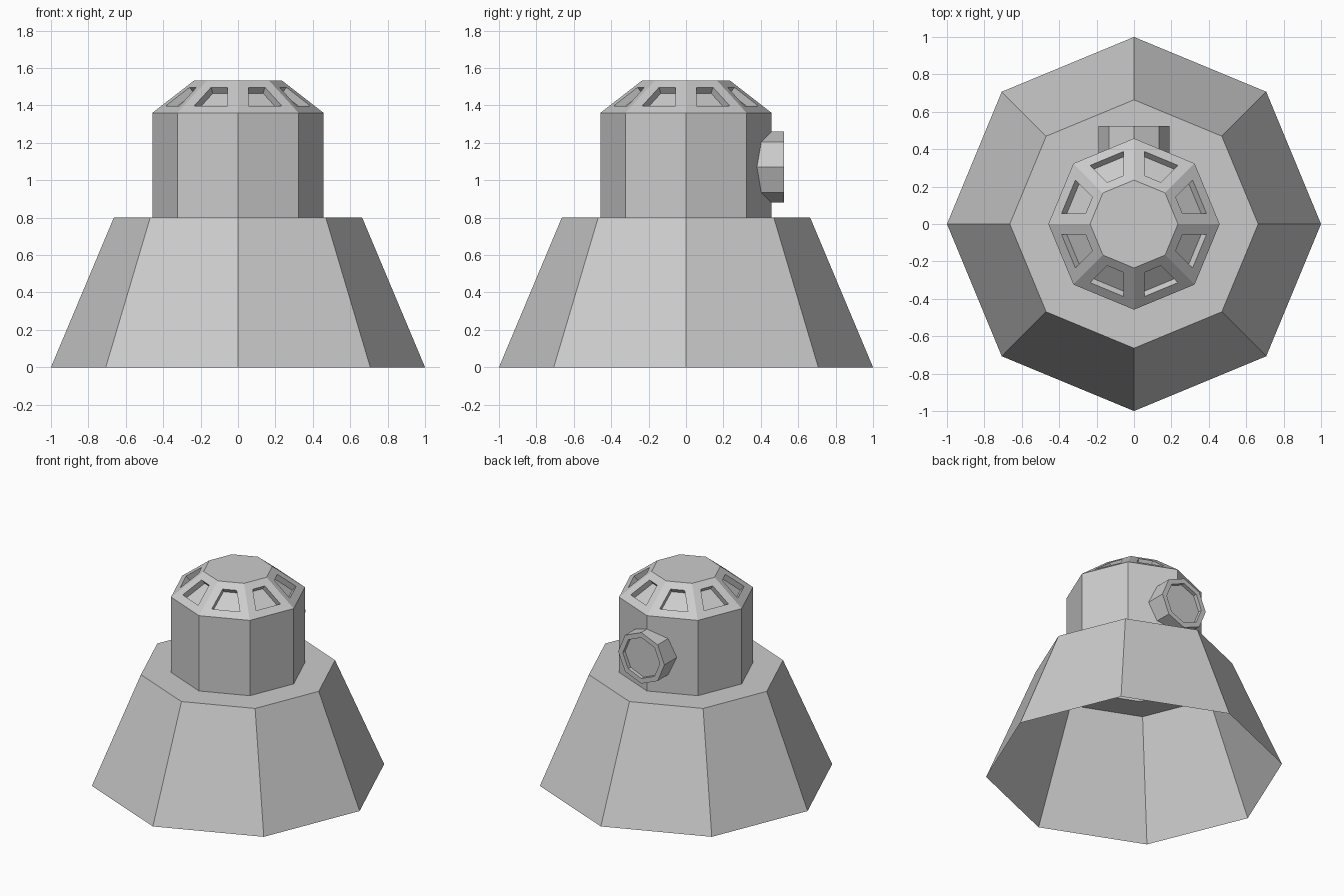
import bpy, bmesh
from math import cos, sin, pi

if "Cube" in bpy.data.objects:
    bpy.data.objects.remove(bpy.data.objects["Cube"])

SIDES = 8


def finish(bm, name):
    bm.normal_update()
    mesh = bpy.data.meshes.new(name)
    bm.to_mesh(mesh)
    bm.free()
    obj = bpy.data.objects.new(name, mesh)
    bpy.context.collection.objects.link(obj)
    return obj


def octagon_shell(profile, cap=False):
    """Open shell of stacked octagon rings, profile = (radius, z) from bottom to top."""
    bm = bmesh.new()
    rings = [[bm.verts.new((r * cos(2 * pi * i / SIDES), r * sin(2 * pi * i / SIDES), z))
              for i in range(SIDES)] for r, z in profile]
    walls = []
    for lower, upper in zip(rings, rings[1:]):
        for i in range(SIDES):
            j = (i + 1) % SIDES
            walls.append(bm.faces.new((lower[i], lower[j], upper[j], upper[i])))
    top = bm.faces.new(rings[-1]) if cap else None
    bm.normal_update()
    return bm, walls, top


# Hollow tapered base with a flat ledge around the tower
bm, _, _ = octagon_shell([(1.0, 0), (0.664, 0.8), (0.458, 0.8)])
finish(bm, "tapered_base")

# Straight tower wall
bm, _, _ = octagon_shell([(0.458, 0.8), (0.458, 1.36)])
finish(bm, "tower_wall")

# Sloped roof with a recessed window in every facet
bm, slopes, _ = octagon_shell([(0.458, 1.36), (0.235, 1.533)], cap=True)
bmesh.ops.inset_individual(bm, faces=slopes, thickness=0.057, use_even_offset=True)
for pane in slopes:
    direction = pane.normal.copy()
    extruded = bmesh.ops.extrude_discrete_faces(bm, faces=[pane])["faces"][0]
    bmesh.ops.translate(bm, verts=extruded.verts[:], vec=direction * -0.041)
finish(bm, "windowed_roof")

# Round hatch on the back: sides start on the tower wall, front has a sunken plate
bm, _, plate = octagon_shell([(0.19, 0), (0.19, 1), (0.152, 1), (0.152, 2)], cap=True)
for v in bm.verts:
    x, up, level = v.co
    depth = (0.458 - 0.414 * abs(x), 0.525, 0.497)[round(level)]
    v.co = (x, depth, 1.07 + up)
bmesh.ops.reverse_faces(bm, faces=bm.faces[:])
finish(bm, "back_hatch")
